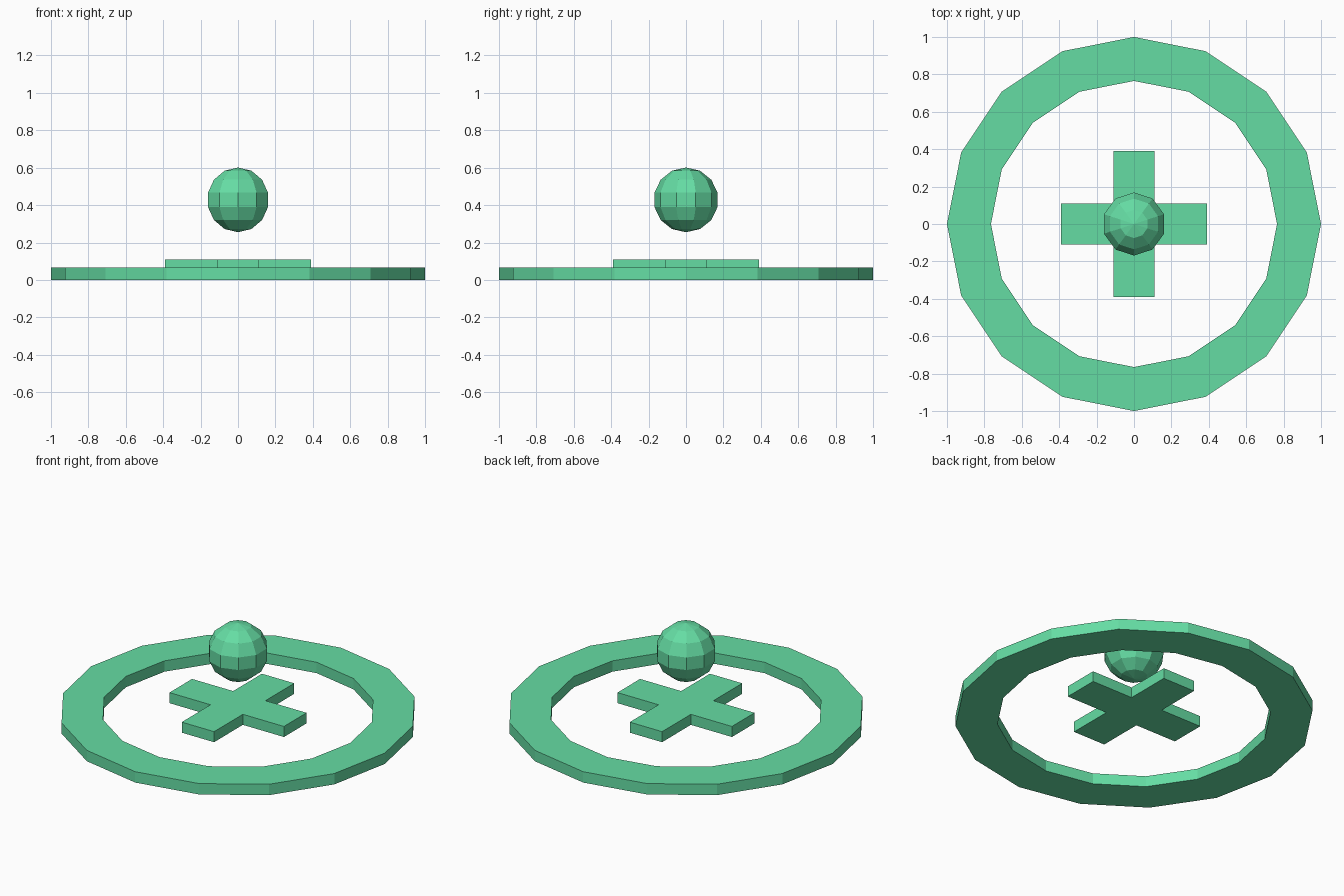
import bpy
import bmesh
import math

cube = bpy.data.objects.get("Cube")
if cube:
    bpy.data.objects.remove(cube, do_unlink=True)

green = bpy.data.materials.new("mint_green")
color = (0.13, 0.72, 0.37, 1)
green.use_nodes = True
green.diffuse_color = color
green.node_tree.nodes["Principled BSDF"].inputs["Base Color"].default_value = color


def add_object(name, bm):
    """Turn a bmesh into a flat-shaded green object."""
    bmesh.ops.recalc_face_normals(bm, faces=bm.faces)
    mesh = bpy.data.meshes.new(name)
    bm.to_mesh(mesh)
    bm.free()
    mesh.materials.append(green)
    obj = bpy.data.objects.new(name, mesh)
    bpy.context.collection.objects.link(obj)
    return obj


# Flat sixteen-sided ring, a rectangular section swept around z
SIDES = 16
section = [(1, 0), (1, 0.067), (0.765, 0.067), (0.765, 0)]
bm = bmesh.new()
loops = []
for i in range(SIDES):
    a = math.tau * i / SIDES
    loops.append([bm.verts.new((r * math.cos(a), r * math.sin(a), z)) for r, z in section])
for i in range(SIDES):
    here, there = loops[i], loops[(i + 1) % SIDES]
    for j in range(4):
        k = (j + 1) % 4
        bm.faces.new((here[j], there[j], there[k], here[k]))
add_object("ring", bm)

# Plus-shaped plate: one corner of the outline turned four times, then extruded
ARM, HALF, BOTTOM, TOP = 0.39, 0.11, 0.045, 0.11
bm = bmesh.new()
outline = []
for turn in range(4):
    c, s = round(math.cos(turn * math.pi / 2)), round(math.sin(turn * math.pi / 2))
    for x, y in ((ARM, -HALF), (ARM, HALF), (HALF, HALF)):
        outline.append(bm.verts.new((x * c - y * s, x * s + y * c, BOTTOM)))
base = bm.faces.new(outline)
top = bmesh.ops.extrude_face_region(bm, geom=[base])["geom"]
bmesh.ops.translate(bm, vec=(0, 0, TOP - BOTTOM),
                    verts=[v for v in top if isinstance(v, bmesh.types.BMVert)])
add_object("cross", bm)

# Faceted ball floating above the cross
bm = bmesh.new()
bmesh.ops.create_uvsphere(bm, u_segments=10, v_segments=7, radius=0.173)
ball = add_object("ball", bm)
ball.location.z = 0.428
